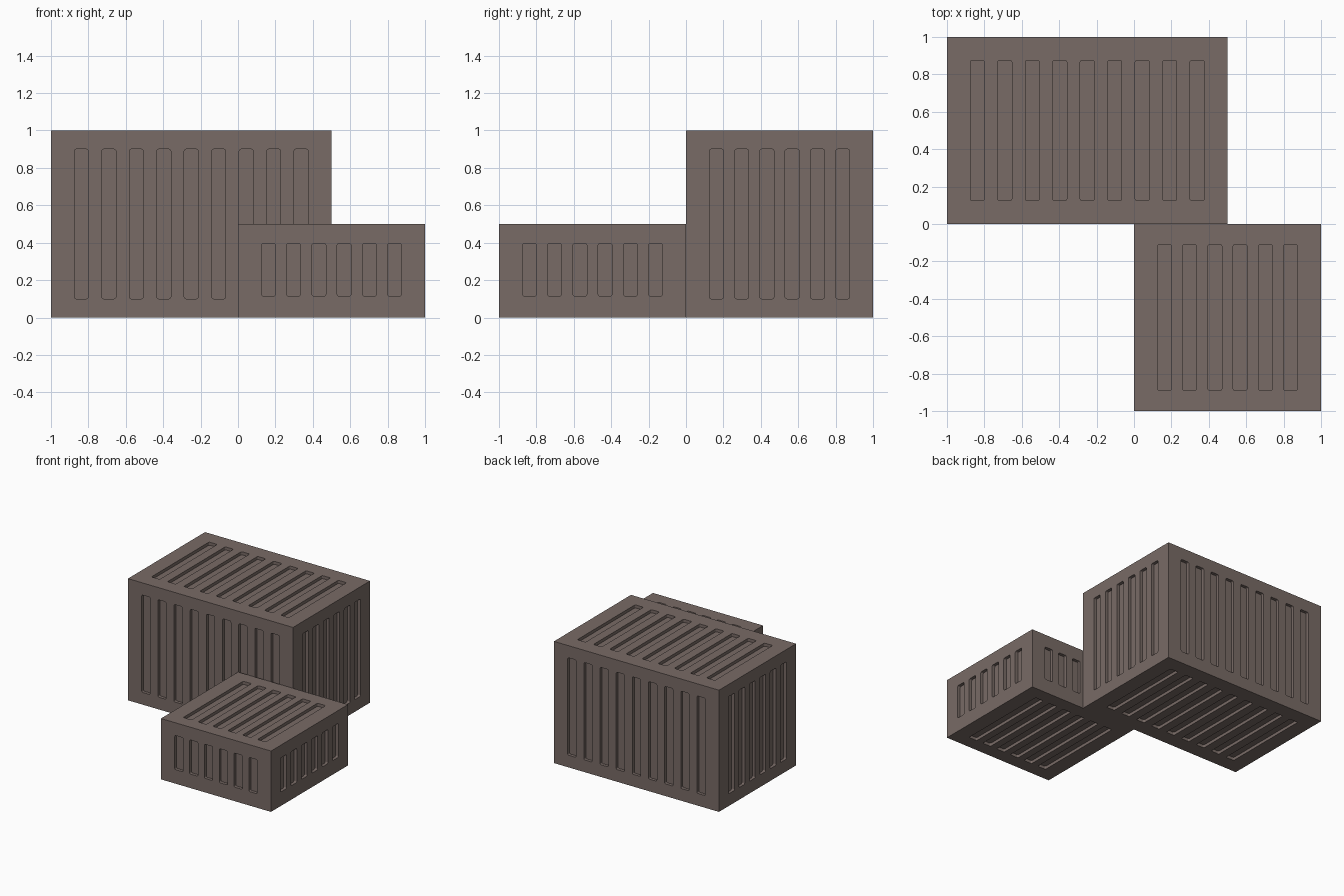
import bpy, bmesh, math
from mathutils import Vector

if "Cube" in bpy.data.objects:
    bpy.data.objects.remove(bpy.data.objects["Cube"])

SLOT_W, DEPTH, RADIUS = 0.075, 0.025, 0.01

mat = bpy.data.materials.new("brown_grey")
mat.diffuse_color = (0.19, 0.147, 0.133, 1)
mat.use_nodes = True
mat.node_tree.nodes["Principled BSDF"].inputs["Base Color"].default_value = mat.diffuse_color


def to_object(bm, name):
    bmesh.ops.recalc_face_normals(bm, faces=bm.faces)
    mesh = bpy.data.meshes.new(name)
    bm.to_mesh(mesh)
    bm.free()
    ob = bpy.data.objects.new(name, mesh)
    bpy.context.collection.objects.link(ob)
    return ob


def rounded_rect(w, h, r, steps=3):
    pts = []
    for k, (sx, sy) in enumerate(((1, 1), (-1, 1), (-1, -1), (1, -1))):
        for i in range(steps + 1):
            a = math.radians(90 * (k + i / steps))
            pts.append((sx * (w / 2 - r) + r * math.cos(a),
                        sy * (h / 2 - r) + r * math.sin(a)))
    return pts


def add_slot(bm, centre, across, along, normal, length):
    # rounded prism straddling the wall, reaching DEPTH inside
    base = [bm.verts.new(centre + across * u + along * v - normal * DEPTH)
            for u, v in rounded_rect(SLOT_W, length, RADIUS)]
    face = bm.faces.new(base)
    ext = bmesh.ops.extrude_face_region(bm, geom=[face], use_keep_orig=True)
    moved = [g for g in ext["geom"] if isinstance(g, bmesh.types.BMVert)]
    bmesh.ops.translate(bm, verts=moved, vec=normal * (DEPTH + 0.02))


def slotted_block(name, lo, hi, nx, ny, wall_z, top_y):
    lo, hi = Vector(lo), Vector(hi)
    mid, size = (lo + hi) / 2, hi - lo
    X, Y, Z = Vector((1, 0, 0)), Vector((0, 1, 0)), Vector((0, 0, 1))

    # solid block
    bm = bmesh.new()
    bmesh.ops.create_cube(bm, size=1)
    for v in bm.verts:
        v.co = Vector(a * b for a, b in zip(v.co, size)) + mid
    block = to_object(bm, name)
    block.data.materials.append(mat)

    def spread(a, b, n):
        first, last = a + 0.1625, b - 0.1625
        return [first + (last - first) * i / (n - 1) for i in range(n)]

    # rows of slots on all six faces
    bm = bmesh.new()
    wz, wl = sum(wall_z) / 2, wall_z[1] - wall_z[0]
    ty, tl = sum(top_y) / 2, top_y[1] - top_y[0]
    for x in spread(lo.x, hi.x, nx):
        for y, s in ((lo.y, -1), (hi.y, 1)):
            add_slot(bm, Vector((x, y, wz)), X, Z, Y * s, wl)
        for z, s in ((lo.z, -1), (hi.z, 1)):
            add_slot(bm, Vector((x, ty, z)), X, Y, Z * s, tl)
    for y in spread(lo.y, hi.y, ny):
        for x, s in ((lo.x, -1), (hi.x, 1)):
            add_slot(bm, Vector((x, y, wz)), Y, Z, X * s, wl)
    cutter = to_object(bm, name + "_slot_cutter")
    cutter.data.materials.append(mat)

    mod = block.modifiers.new("slots", "BOOLEAN")
    mod.operation, mod.solver, mod.object = "DIFFERENCE", "EXACT", cutter
    bpy.context.view_layer.objects.active = block
    bpy.ops.object.modifier_apply(modifier=mod.name)
    bpy.data.objects.remove(cutter)
    return block


# tall crate at the back, low crate in front
slotted_block("large_crate", (-1, 0, 0), (0.5, 1, 1), 9, 6, (0.1, 0.9), (0.125, 0.875))
slotted_block("small_crate", (0, -1, 0), (1, 0, 0.5), 6, 6, (0.115, 0.395), (-0.89, -0.11))
